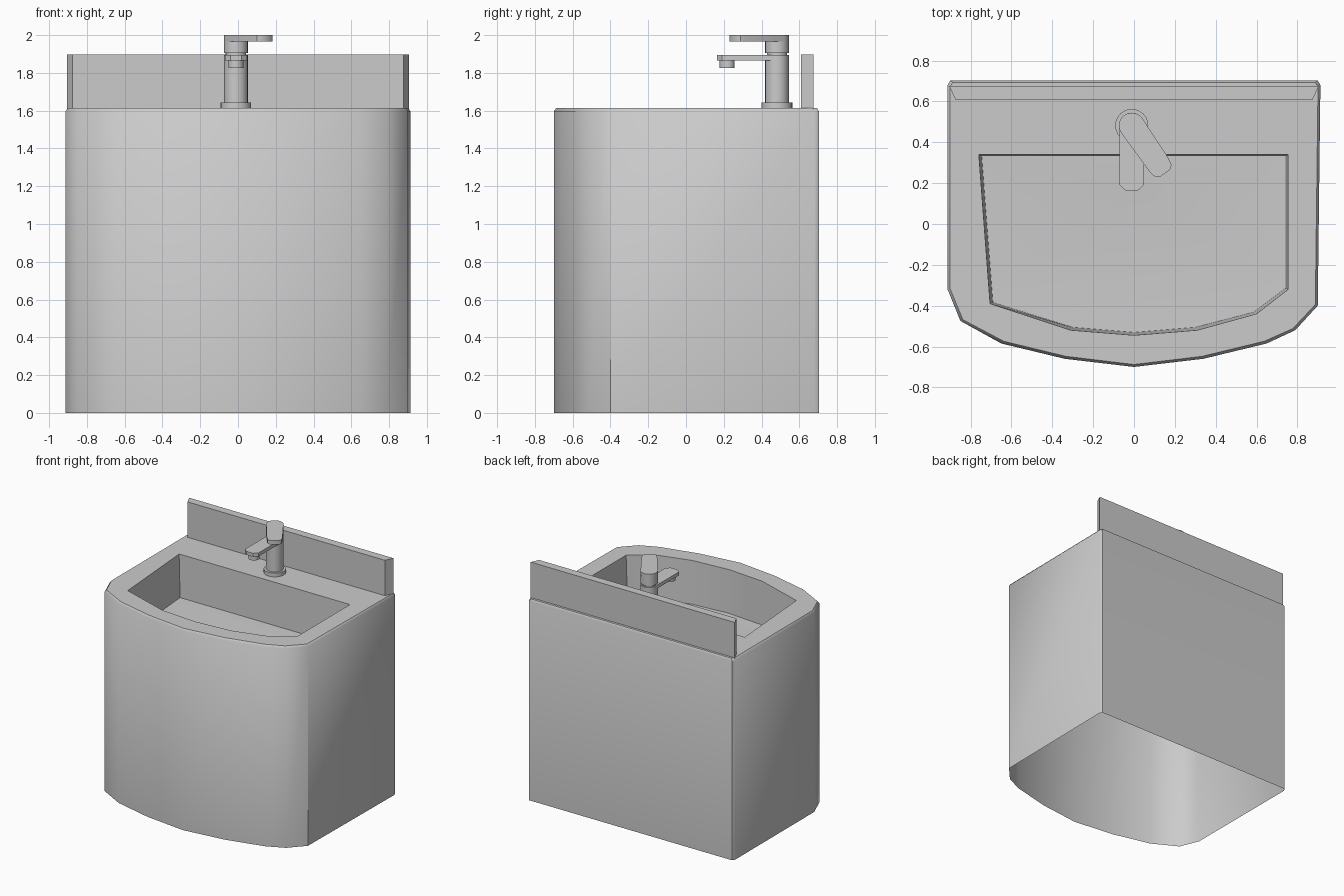
import bpy, bmesh
from math import sin, cos, pi, atan2, radians

if "Cube" in bpy.data.objects:
    bpy.data.objects.remove(bpy.data.objects["Cube"])


def finish(name, bm, angle=40):
    bmesh.ops.recalc_face_normals(bm, faces=bm.faces)
    mesh = bpy.data.meshes.new(name)
    bm.to_mesh(mesh)
    bm.free()
    ob = bpy.data.objects.new(name, mesh)
    bpy.context.collection.objects.link(ob)
    bpy.ops.object.select_all(action='DESELECT')
    ob.select_set(True)
    bpy.context.view_layer.objects.active = ob
    bpy.ops.object.shade_smooth_by_angle(angle=radians(angle))
    return ob


def ring(bm, pts, z):
    return [bm.verts.new((x, y, z)) for x, y in pts]


def bridge(bm, a, b):
    for i in range(len(a)):
        j = (i + 1) % len(a)
        bm.faces.new((a[i], a[j], b[j], b[i]))


def inset(pts, d, c=(0, 0)):
    """Scale an outline inward by about d."""
    out = []
    for x, y in pts:
        r = max(abs(x - c[0]), abs(y - c[1]))
        k = 1 - d / r
        out.append((c[0] + (x - c[0]) * k, c[1] + (y - c[1]) * k))
    return out


def slab(name, pts, z0, z1):
    bm = bmesh.new()
    a, b = ring(bm, pts, z0), ring(bm, pts, z1)
    bridge(bm, a, b)
    bm.faces.new(a)
    bm.faces.new(b)
    return finish(name, bm)


def circle(cx, cy, r, n=24):
    return [(cx + r * cos(2 * pi * i / n), cy + r * sin(2 * pi * i / n)) for i in range(n)]


# Body shell (open underneath) with a bevelled rim and a sunken bowl
outer = [(-0.90, 0.703), (-0.913, 0.68), (-0.913, -0.32), (-0.85, -0.475), (-0.65, -0.585),
         (-0.34, -0.66), (0, -0.70), (0.34, -0.66), (0.65, -0.585), (0.79, -0.52),
         (0.90, -0.40), (0.913, 0.68), (0.90, 0.703)]
bowl = [(-0.76, 0.34), (-0.705, -0.39), (-0.31, -0.52), (0, -0.545),
        (0.31, -0.52), (0.60, -0.44), (0.755, -0.32), (0.755, 0.34)]
bm = bmesh.new()
foot, edge = ring(bm, outer, 0), ring(bm, outer, 1.597)
rim = ring(bm, inset(outer, 0.012), 1.613)
bridge(bm, foot, edge)
bridge(bm, edge, rim)
lip = ring(bm, bowl, 1.613)
floor = ring(bm, inset(bowl, 0.014, (0, -0.1)), 1.27)
bridge(bm, lip, floor)
drain = bm.verts.new((0, 0.16, 1.245))
for i in range(len(floor)):
    bm.faces.new((floor[i], floor[(i + 1) % len(floor)], drain))
top_edges = [bm.edges.get((r[i], r[(i + 1) % len(r)])) for r in (rim, lip) for i in range(len(r))]
bmesh.ops.triangle_fill(bm, edges=top_edges, use_beauty=True, normal=(0, 0, 1))
finish("basin_body", bm)

# Splashback with angled ends
slab("splashback", [(-0.875, 0.61), (0.875, 0.61), (0.905, 0.675), (-0.905, 0.675)], 1.61, 1.897)

# Tap column: stacked round profile
cx, cy = -0.011, 0.482
bm = bmesh.new()
profile = [(0.081, 1.61), (0.081, 1.643), (0.063, 1.643), (0.063, 1.894),
           (0.054, 1.894), (0.054, 1.906), (0.063, 1.906), (0.063, 1.97)]
rings = [ring(bm, circle(cx, cy, r), z) for r, z in profile]
for a, b in zip(rings, rings[1:]):
    bridge(bm, a, b)
bm.faces.new(rings[0])
bm.faces.new(rings[-1])
finish("tap_column", bm)

# Spout and its outlet
w = 0.059
slab("tap_spout", [(cx - w, cy), (cx - w, 0.19), (cx - 0.03, 0.164),
                   (cx + 0.03, 0.164), (cx + w, 0.19), (cx + w, cy)], 1.866, 1.894)
slab("tap_outlet", circle(cx, 0.218, 0.04), 1.826, 1.868)

# Lever handle swung to the right, round at the pivot and blunt at the tip
length, r = 0.285, 0.063
ang = atan2(0.29 - cy, 0.122 - cx)
local = [(r * cos(pi / 2 + pi * i / 12), r * sin(pi / 2 + pi * i / 12)) for i in range(13)]
local += [(length - 0.05, -0.057), (length - 0.015, -0.05), (length, -0.03),
          (length, 0.03), (length - 0.015, 0.05), (length - 0.05, 0.057)]
lever = [(cx + u * cos(ang) - v * sin(ang), cy + u * sin(ang) + v * cos(ang)) for u, v in local]
slab("tap_lever", lever, 1.967, 2.0)
